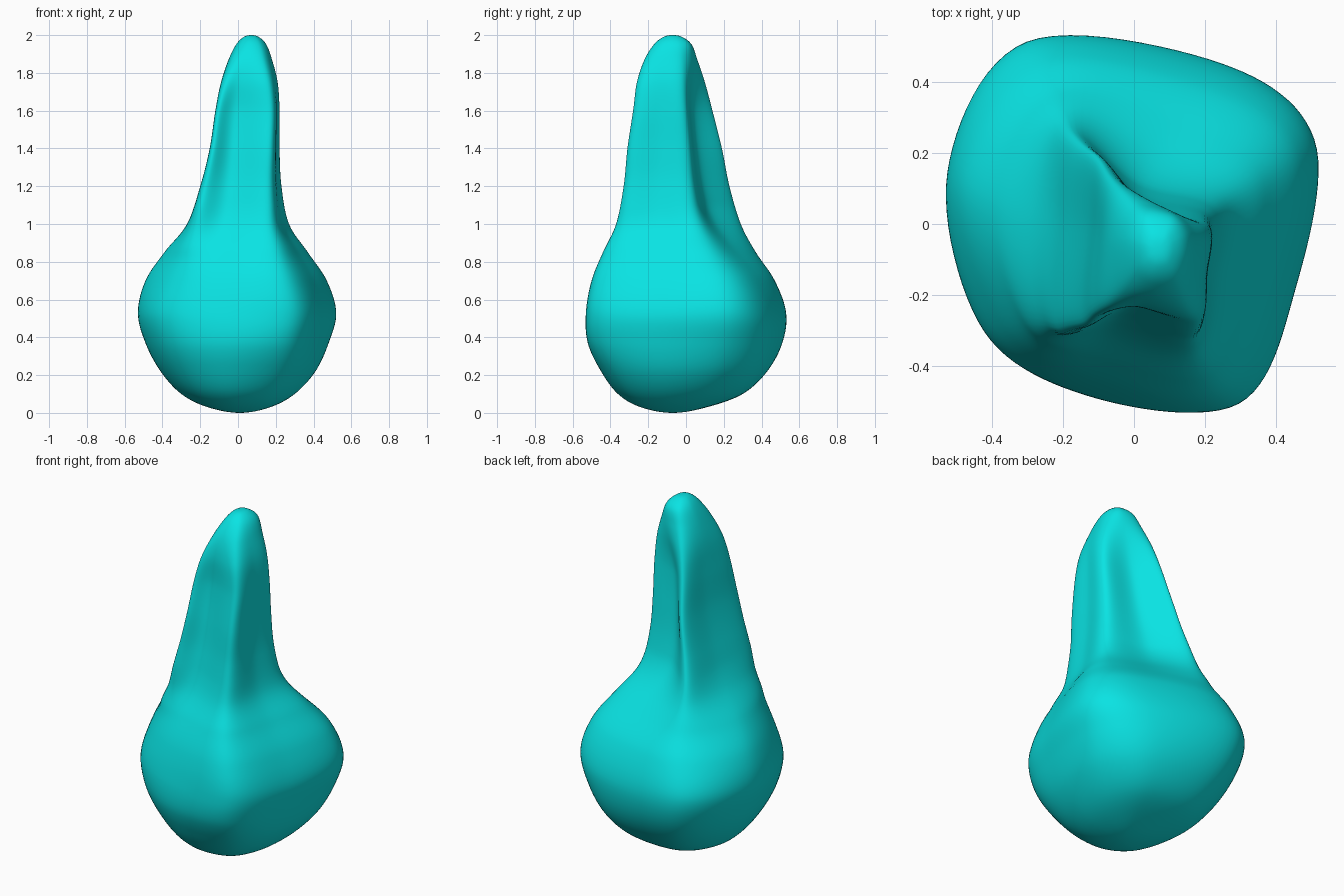
import bpy
import bmesh

cube = bpy.data.objects.get("Cube")
if cube:
    bpy.data.objects.remove(cube, do_unlink=True)

SEGMENTS = 12   # points between two outline controls
STEPS = 8       # rings between two height controls

# Outlines, alternating ridge and valley around the axis
ROUND = [(.46, .2), (.24, .44), (-.26, .44), (-.49, .13),
         (-.4, -.29), (-.1, -.49), (.28, -.43), (.47, -.15)]
BULB = [(.51, .24), (.25, .45), (-.29, .51), (-.51, .15),
        (-.41, -.29), (-.1, -.47), (.3, -.49), (.46, -.17)]
SHOULDER = [(.41, .17), (.18, .32), (-.22, .4), (-.42, .1),
            (-.32, -.27), (-.1, -.39), (.24, -.44), (.37, -.14)]
NECK = [(.24, .05), (.02, .12), (-.17, .26), (-.21, .02),
        (-.21, -.28), (-.05, -.27), (.18, -.33), (.23, -.14)]
UPPER = [(.21, 0), (.06, .04), (-.06, .14), (-.09, -.02),
         (-.1, -.24), (0, -.22), (.18, -.27), (.21, -.13)]

# Height, then x and y limits of the body at that height
LIMITS = [(0, .01, .01, -.07, -.07), (.03, -.16, .17, -.24, .11),
          (.1, -.3, .3, -.36, .3), (.22, -.41, .41, -.45, .43),
          (.37, -.49, .48, -.52, .51), (.53, -.53, .52, -.53, .53),
          (.7, -.49, .47, -.5, .47), (.85, -.39, .37, -.44, .37),
          (1, -.27, .27, -.37, .29), (1.2, -.2, .23, -.33, .23),
          (1.4, -.15, .22, -.31, .19), (1.6, -.12, .22, -.28, .14),
          (1.75, -.09, .21, -.26, .1), (1.87, -.05, .18, -.22, .06),
          (1.95, -.01, .15, -.17, .03), (1.99, .03, .11, -.12, -.02),
          (2, .07, .07, -.07, -.07)]


def spline(a, b, c, d, t):
    """Smooth curve from b to c, for tuples of any length."""
    return tuple(q + t / 2 * (r - p + t * (2 * p - 5 * q + 4 * r - s
                 + t * (3 * (q - r) + s - p)))
                 for p, q, r, s in zip(a, b, c, d))


def mirrored(row):
    """Continue a row past its pole so that the end closes round."""
    z, x0, x1, y0, y1 = row
    return (z, x1, x0, y1, y0)


def fit(points):
    """Scale an outline to fill the unit square."""
    axes = []
    for values in zip(*points):
        low, high = min(values), max(values)
        axes.append([(v - low) / (high - low) for v in values])
    return list(zip(*axes))


def outline(controls):
    n = len(controls)
    return fit([spline(controls[i - 1], controls[i], controls[(i + 1) % n],
                       controls[(i + 2) % n], k / SEGMENTS)
                for i in range(n) for k in range(SEGMENTS)])


# Outline used at each key height
heights = [0, .5, .8, 1.1, 1.6, 2]
shapes = [outline(c) for c in (ROUND, BULB, SHOULDER, NECK, UPPER, ROUND)]


def section(z):
    """Outline at a height: round base, bulb, ridged neck, rounded tip."""
    last = len(heights) - 1
    i = max(k for k in range(last) if heights[k] <= max(z, 0))
    t = (z - heights[i]) / (heights[i + 1] - heights[i])
    near = [shapes[min(max(i + k, 0), last)] for k in (-1, 0, 1, 2)]
    return fit([spline(*points, t) for points in zip(*near)])


# Heights and limits of all rings
rows = [mirrored(LIMITS[1])] + LIMITS + [mirrored(LIMITS[-2])]
levels = [spline(*rows[i:i + 4], k / STEPS)
          for i in range(len(rows) - 3) for k in range(STEPS)][1:]

# Skin the rings and close both poles
bm = bmesh.new()
rings = []
for z, x0, x1, y0, y1 in levels:
    rings.append([bm.verts.new((x0 + u * (x1 - x0), y0 + v * (y1 - y0), z))
                  for u, v in section(z)])
count = len(rings[0])
for low, high in zip(rings, rings[1:]):
    for i in range(count):
        j = (i + 1) % count
        bm.faces.new((low[i], low[j], high[j], high[i]))
for ring, row in ((rings[0], LIMITS[0]), (rings[-1], LIMITS[-1])):
    pole = bm.verts.new((row[1], row[3], row[0]))
    for i in range(count):
        bm.faces.new((ring[i], ring[(i + 1) % count], pole))
bmesh.ops.recalc_face_normals(bm, faces=bm.faces)
for face in bm.faces:
    face.smooth = True

mesh = bpy.data.meshes.new("ridged_bulb")
bm.to_mesh(mesh)
bm.free()
body = bpy.data.objects.new("ridged_bulb", mesh)
bpy.context.collection.objects.link(body)

# Colour
teal = bpy.data.materials.new("teal")
teal.use_nodes = True
colour = (.003, .77, .77, 1)
teal.diffuse_color = colour
shader = next(n for n in teal.node_tree.nodes if n.type == "BSDF_PRINCIPLED")
shader.inputs["Base Color"].default_value = colour
mesh.materials.append(teal)
